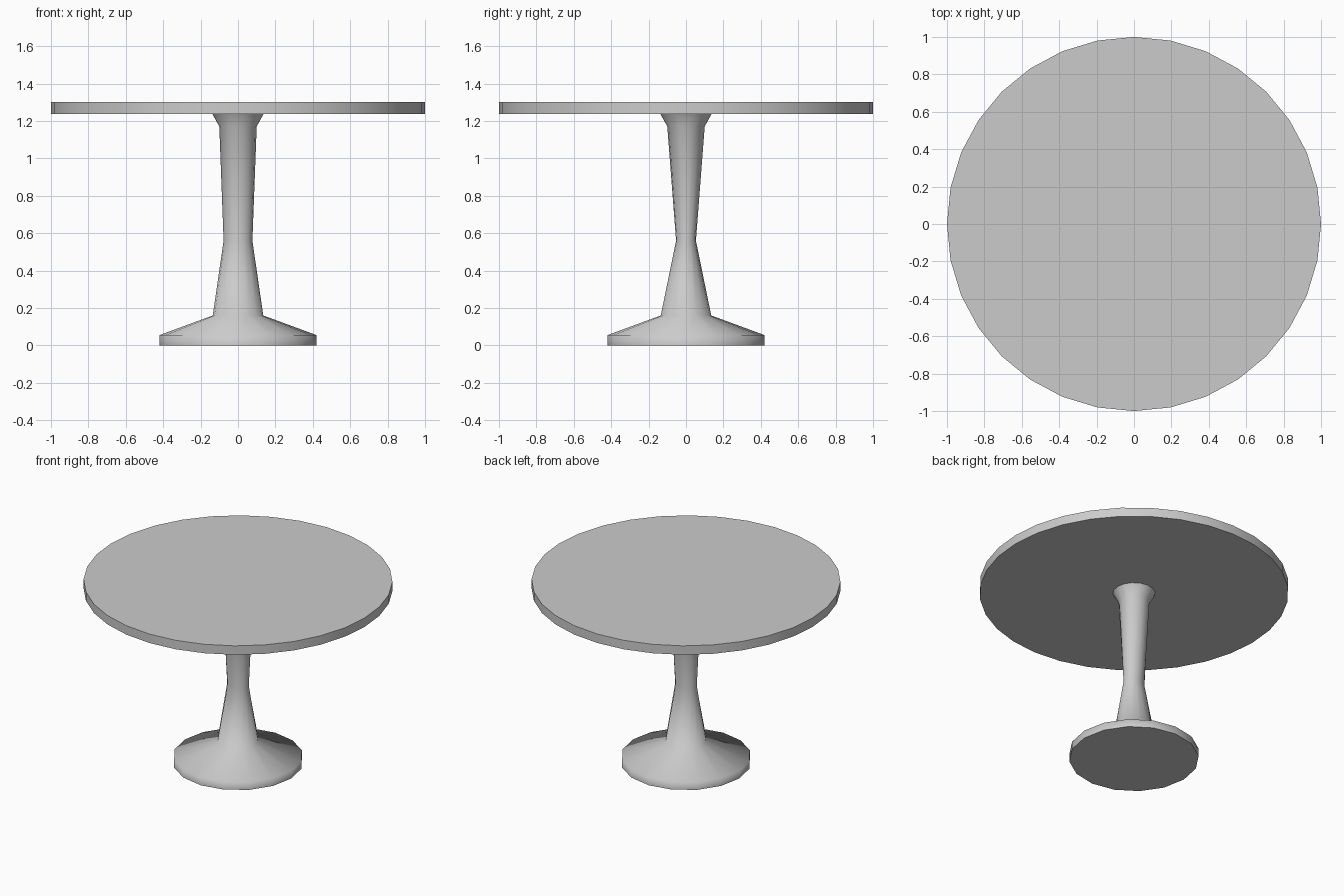
import bpy, bmesh
from math import radians, cos, sin, tau

if "Cube" in bpy.data.objects:
    bpy.data.objects.remove(bpy.data.objects["Cube"])


def loft(name, rings, sides, smooth_angle):
    """Capped body through elliptical rings given as (z, x radius, y radius)."""
    bm = bmesh.new()
    loops = [[bm.verts.new((rx * cos(tau * i / sides), ry * sin(tau * i / sides), z))
              for i in range(sides)] for z, rx, ry in rings]
    for a, b in zip(loops, loops[1:]):
        for i in range(sides):
            j = (i + 1) % sides
            bm.faces.new((a[i], a[j], b[j], b[i]))
    bm.faces.new(loops[0][::-1])
    bm.faces.new(loops[-1])
    mesh = bpy.data.meshes.new(name)
    bm.to_mesh(mesh)
    bm.free()
    obj = bpy.data.objects.new(name, mesh)
    bpy.context.collection.objects.link(obj)
    bpy.ops.object.select_all(action='DESELECT')
    obj.select_set(True)
    bpy.context.view_layer.objects.active = obj
    bpy.ops.object.shade_smooth_by_angle(angle=radians(smooth_angle))
    return obj


# Foot, waisted stem and flared collar in one body
loft("pedestal", [
    (0.0, 0.42, 0.42),
    (0.055, 0.42, 0.42),
    (0.16, 0.135, 0.135),
    (0.56, 0.077, 0.053),
    (1.17, 0.10, 0.10),
    (1.238, 0.137, 0.137),
], 16, 75)

# Round table top
loft("table_top", [(1.238, 1.0, 1.0), (1.302, 1.0, 1.0)], 32, 30)
